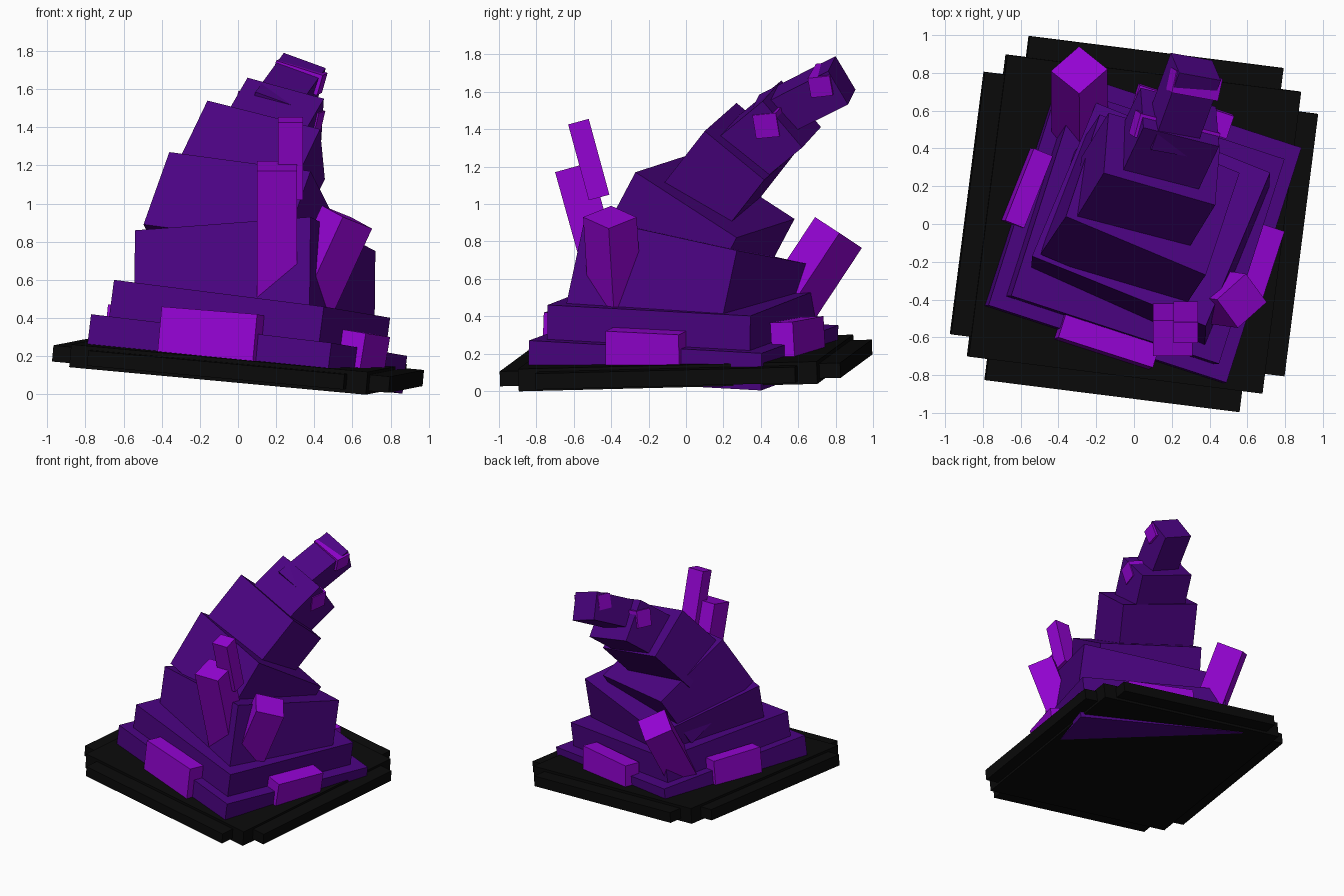
import bpy, bmesh
from mathutils import Vector, Matrix


def material(name, rgb):
    m = bpy.data.materials.new(name)
    m.diffuse_color = (*rgb, 1)
    return m


BLACK = material("black_stone", (0.003, 0.003, 0.003))
INDIGO = material("indigo_rock", (0.0704, 0.001, 0.2232))
VIOLET = material("violet_crystal", (0.296, 0.001, 0.651))


def block(name, centre, x, y, size, mat):
    """Box with local axes x and y (y is squared up to x)."""
    x = Vector(x).normalized()
    y = Vector(y)
    y = (y - x * y.dot(x)).normalized()
    z = x.cross(y)
    rot = Matrix((x, y, z)).transposed().to_4x4()
    bm = bmesh.new()
    bmesh.ops.create_cube(bm, size=1)
    bmesh.ops.transform(bm, matrix=Matrix.Diagonal((*size, 1)), verts=bm.verts)
    me = bpy.data.meshes.new(name)
    bm.to_mesh(me)
    bm.free()
    me.materials.append(mat)
    ob = bpy.data.objects.new(name, me)
    ob.matrix_world = Matrix.Translation(centre) @ rot
    bpy.context.collection.objects.link(ob)
    return ob


def slab(name, a, b, c, depth, mat):
    """Box hanging below a top face: corner b is shared by edges b-a and b-c."""
    a, b, c = Vector(a), Vector(b), Vector(c)
    x = b - a
    y = c - b
    y = y - x * (y.dot(x) / x.length_squared)
    n = x.cross(y).normalized()
    centre = b - x / 2 + y / 2 - n * depth / 2
    return block(name, centre, x, y, (x.length, y.length, depth), mat)


# stepped base: three crossed plates, slightly tipped
for name, size in (("base_plate_long", (1.36, 1.836, 0.08)),
                   ("base_plate_middle", (1.574, 1.61, 0.12)),
                   ("base_plate_wide", (1.786, 1.40, 0.085))):
    block(name, (0, 0, 0.15), (0.992, -0.125, -0.092), (0.125, 0.992, 0.025), size, BLACK)

# leaning stack of rock tiers: front left, front right, back right top corners
TIERS = [
    ("tier_1", (-0.77, -0.43, 0.42), (0.49, -0.84, 0.27), (0.90, 0.40, 0.20), 0.20),
    ("tier_2", (-0.65, -0.38, 0.60), (0.45, -0.74, 0.46), (0.81, 0.34, 0.40), 0.32),
    ("tier_3", (-0.54, -0.17, 0.86), (0.38, -0.54, 0.93), (0.70, 0.28, 0.75), 0.48),
    ("tier_4", (-0.36, 0.04, 1.27), (0.38, -0.27, 1.17), (0.56, 0.27, 0.82), 0.45),
    ("tier_5", (-0.16, 0.27, 1.54), (0.43, 0.10, 1.39), (0.45, 0.42, 1.13), 0.41),
    ("tier_6", (0.05, 0.51, 1.66), (0.45, 0.41, 1.55), (0.44, 0.62, 1.30), 0.40),
    ("tip", (0.24, 0.80, 1.79), (0.46, 0.76, 1.71), (0.42, 0.865, 1.53), 0.48),
]
for name, a, b, c, depth in TIERS:
    slab(name, a, b, c, depth, INDIGO)

# crystal bars showing on both sides of the two top tiers
block("crystal_bar_lower", (0.215, 0.48, 1.475), (0.40, -0.10, -0.11), (0.2, 0.9, 0.1),
      (0.45, 0.13, 0.13), VIOLET)
block("crystal_bar_upper", (0.32, 0.74, 1.665), (0.22, -0.04, -0.07), (0.2, 0.9, 0.1),
      (0.26, 0.12, 0.11), VIOLET)

# crystal blocks set into the lowest tier, then the upright shards
CRYSTALS = [
    ("front_crystal", (-0.40, -0.60, 0.46), (0.10, -0.76, 0.42), (0.15, -0.62, 0.41), 0.26),
    ("right_crystal", (0.55, -0.39, 0.34), (0.67, -0.43, 0.32), (0.80, -0.04, 0.30), 0.23),
    ("back_crystal", (0.49, 0.45, 0.365), (0.53, 0.57, 0.37), (0.03, 0.73, 0.40), 0.24),
    ("left_crystal", (-0.43, 0.36, 0.45), (-0.53, 0.40, 0.46), (-0.66, 0.01, 0.47), 0.25),
    ("tall_shard", (0.10, -0.70, 1.17), (0.31, -0.70, 1.17), (0.31, -0.51, 1.223), 0.72),
    ("thin_shard", (0.21, -0.63, 1.425), (0.34, -0.63, 1.425), (0.34, -0.52, 1.455), 0.42),
    ("right_shard", (0.44, -0.40, 0.99), (0.55, -0.55, 0.93), (0.70, -0.41, 0.87), 0.60),
    ("back_shard", (-0.44, 0.81, 0.85), (-0.29, 0.69, 0.93), (-0.14, 0.82, 0.845), 0.65),
]
for name, a, b, c, depth in CRYSTALS:
    slab(name, a, b, c, depth, VIOLET)
